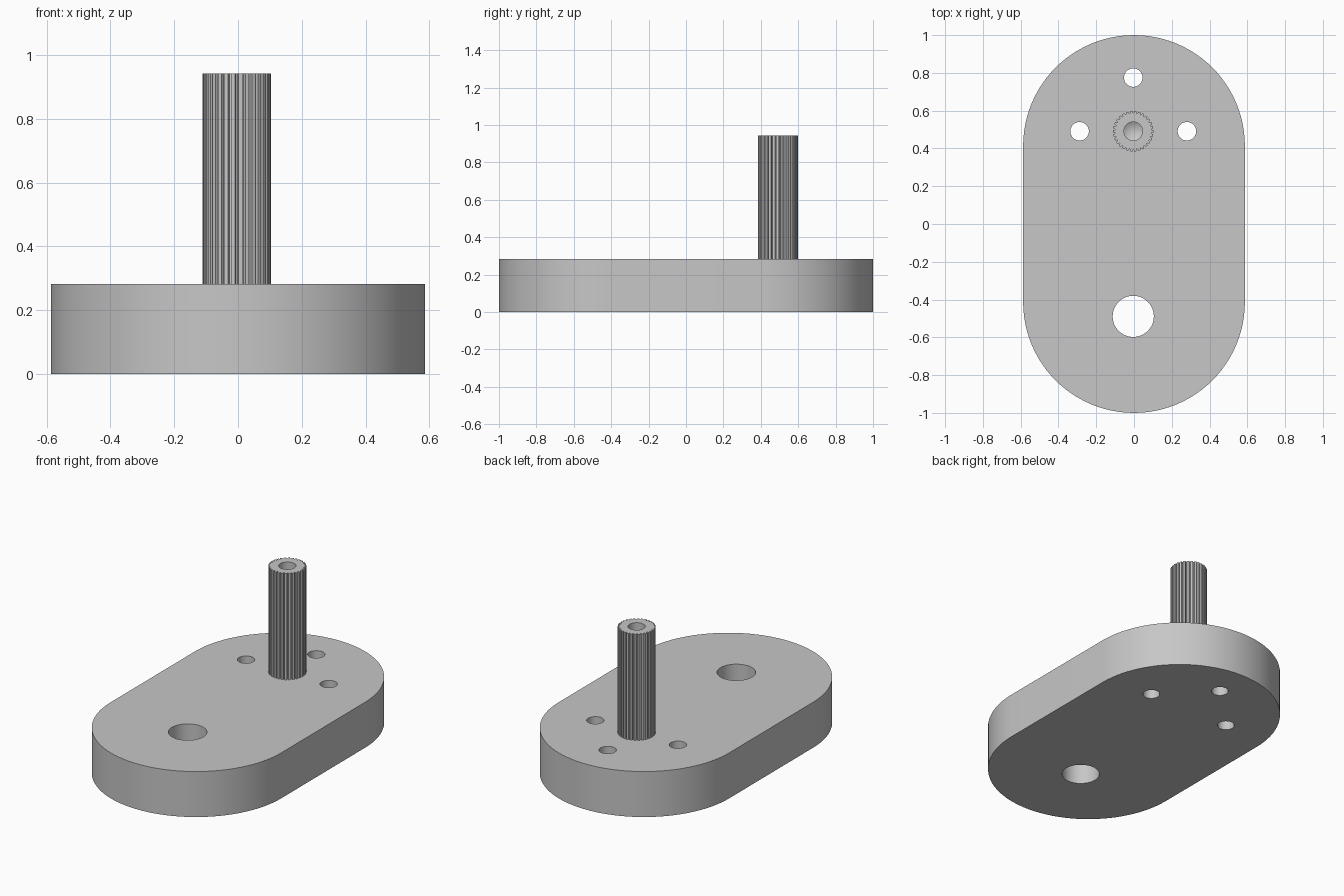
import bpy
import bmesh
from math import sin, cos, pi, radians

cube = bpy.data.objects.get("Cube")
if cube:
    bpy.data.objects.remove(cube, do_unlink=True)

PLATE_R, PLATE_H = 0.587, 0.283
SHAFT_X, SHAFT_Y, SHAFT_TOP = -0.004, 0.491, 0.943
TEETH, TIP_R, ROOT_R = 30, 0.107, 0.096
BORE_R, BORE_DEPTH = 0.049, 0.25

grey = bpy.data.materials.new("plain_grey")
grey.use_nodes = True
colour = (0.57, 0.57, 0.57, 1)
grey.diffuse_color = colour
grey.node_tree.nodes["Principled BSDF"].inputs["Base Color"].default_value = colour


def finish(name, bm):
    bmesh.ops.recalc_face_normals(bm, faces=bm.faces)
    mesh = bpy.data.meshes.new(name)
    bm.to_mesh(mesh)
    bm.free()
    mesh.materials.append(grey)
    obj = bpy.data.objects.new(name, mesh)
    bpy.context.collection.objects.link(obj)
    return obj


def prism(name, outline, z0, z1):
    """Extrude a closed outline straight up."""
    bm = bmesh.new()
    face = bm.faces.new([bm.verts.new((x, y, z0)) for x, y in outline])
    top = bmesh.ops.extrude_face_region(bm, geom=[face])["geom"]
    verts = [v for v in top if isinstance(v, bmesh.types.BMVert)]
    bmesh.ops.translate(bm, verts=verts, vec=(0, 0, z1 - z0))
    return finish(name, bm)


def arc(cx, cy, r, start, end, steps):
    angles = [start + (end - start) * i / steps for i in range(steps + 1)]
    return [(cx + r * cos(a), cy + r * sin(a)) for a in angles]


def circle(cx, cy, r, steps=48):
    return arc(cx, cy, r, 0, 2 * pi, steps)[:-1]


def cut(obj, cutters):
    """Subtract the cutters, then remove them."""
    for cutter in cutters:
        cutter.hide_render = True
        mod = obj.modifiers.new("cut", "BOOLEAN")
        mod.operation, mod.solver, mod.object = "DIFFERENCE", "EXACT", cutter
    bpy.context.view_layer.update()
    graph = bpy.context.evaluated_depsgraph_get()
    mesh = bpy.data.meshes.new_from_object(obj.evaluated_get(graph))
    obj.modifiers.clear()
    obj.data = mesh
    for cutter in cutters:
        bpy.data.objects.remove(cutter, do_unlink=True)


def smooth(obj):
    bpy.ops.object.select_all(action="DESELECT")
    obj.select_set(True)
    bpy.context.view_layer.objects.active = obj
    bpy.ops.object.shade_smooth_by_angle(angle=radians(25))


# Round-ended base plate with one large hole and three small ones
end_y = 1 - PLATE_R
outline = arc(0, end_y, PLATE_R, 0, pi, 48) + arc(0, -end_y, PLATE_R, pi, 2 * pi, 48)
plate = prism("base_plate", outline, 0, PLATE_H)
offset = 0.284
holes = [(SHAFT_X, -0.489, 0.109),
         (SHAFT_X - offset, SHAFT_Y, 0.049),
         (SHAFT_X + offset, SHAFT_Y, 0.049),
         (SHAFT_X, SHAFT_Y + offset, 0.049)]
cut(plate, [prism("hole_cutter", circle(*h), -0.1, PLATE_H + 0.1) for h in holes])
smooth(plate)

# Splined shaft: each tooth has a flat tip and a flat root
pitch = 2 * pi / TEETH
tooth = [(-0.28, TIP_R), (0.28, TIP_R), (0.4, ROOT_R), (0.6, ROOT_R)]
spline = [(SHAFT_X + r * cos((i + t) * pitch), SHAFT_Y + r * sin((i + t) * pitch))
          for i in range(TEETH) for t, r in tooth]
shaft = prism("splined_shaft", spline, PLATE_H - 0.02, SHAFT_TOP)

# Blind bore with a conical drill point
bore = prism("bore_cutter", circle(SHAFT_X, SHAFT_Y, BORE_R),
             SHAFT_TOP - BORE_DEPTH, SHAFT_TOP + 0.1)
bm = bmesh.new()
bm.from_mesh(bore.data)
floor = min(bm.faces, key=lambda f: f.calc_center_median().z)
centre = bmesh.ops.poke(bm, faces=[floor])["verts"][0]
centre.co.z -= BORE_R * 0.6
bm.to_mesh(bore.data)
bm.free()
cut(shaft, [bore])
smooth(shaft)
